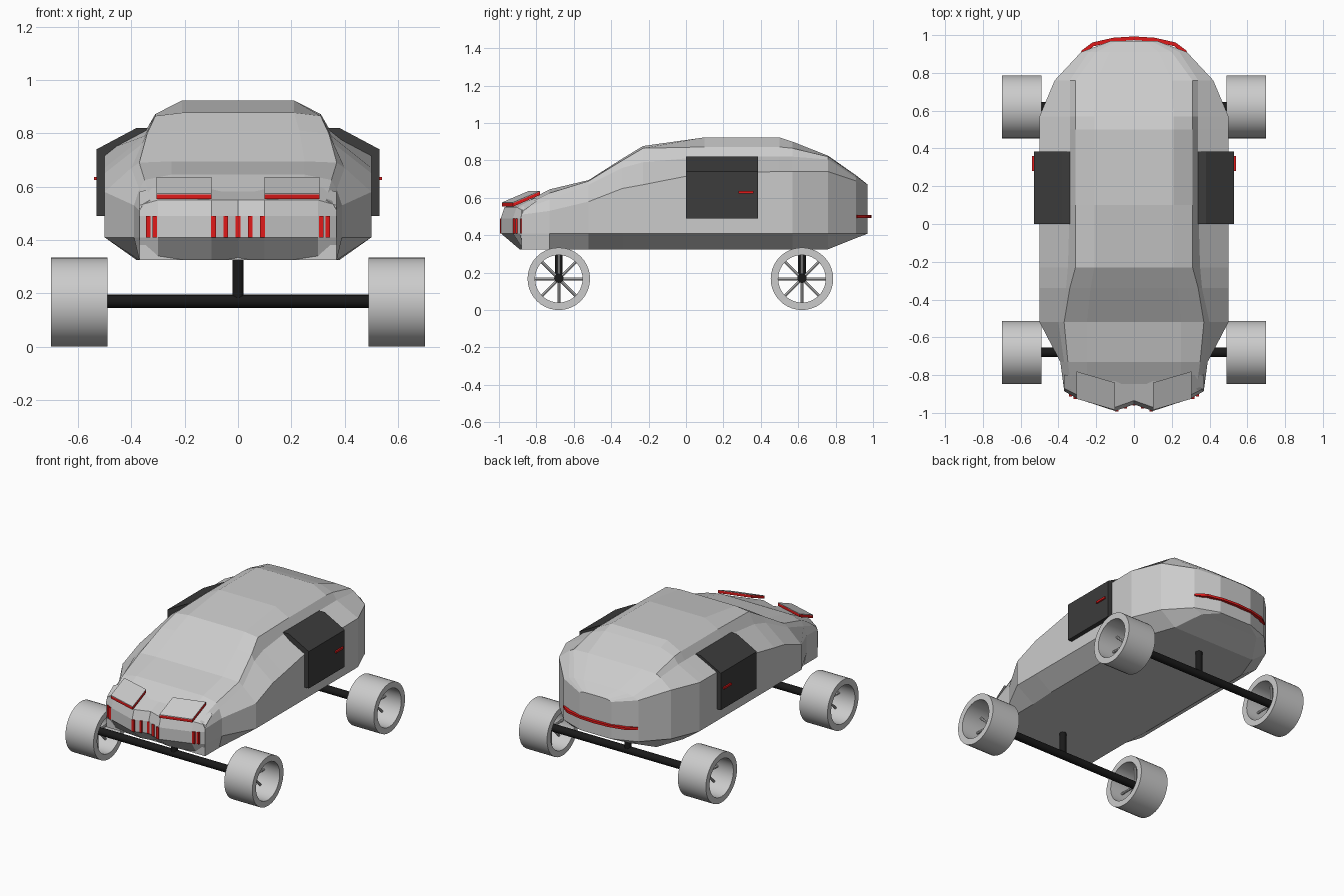
import bpy, bmesh, math
from mathutils import Vector, Matrix

if "Cube" in bpy.data.objects:
    bpy.data.objects.remove(bpy.data.objects["Cube"])


def material(name, rgb):
    m = bpy.data.materials.new(name)
    m.diffuse_color = (*rgb, 1)
    m.use_nodes = True
    m.node_tree.nodes["Principled BSDF"].inputs["Base Color"].default_value = m.diffuse_color
    return m


RED = material("red", (0.75, 0.01, 0.01))
BLACK = material("black", (0.01, 0.01, 0.01))
DARK = material("dark_grey", (0.045, 0.045, 0.045))


def make(name, verts, faces, mat=None, mirror=False):
    me = bpy.data.meshes.new(name)
    me.from_pydata(verts, [], faces)
    bm = bmesh.new()
    bm.from_mesh(me)
    bmesh.ops.recalc_face_normals(bm, faces=bm.faces)
    bm.to_mesh(me)
    bm.free()
    ob = bpy.data.objects.new(name, me)
    bpy.context.collection.objects.link(ob)
    if mat:
        me.materials.append(mat)
    if mirror:
        ob.modifiers.new("mirror", 'MIRROR')
    return ob


def prism(name, base, offset, mat=None, mirror=True):
    n = len(base)
    a = [Vector(p) for p in base]
    b = [p + Vector(offset) for p in a]
    faces = [tuple(range(n)), tuple(range(n, 2 * n))]
    faces += [(i, (i + 1) % n, n + (i + 1) % n, n + i) for i in range(n)]
    return make(name, a + b, faces, mat, mirror)


def box(name, x, y, z, mat=None, mirror=True):
    base = [(x[0], y[0], z[0]), (x[1], y[0], z[0]), (x[1], y[1], z[0]), (x[0], y[1], z[0])]
    return prism(name, base, (0, 0, z[1] - z[0]), mat, mirror)


def rod(name, a, b, r, mat=None, sides=16):
    a, b = Vector(a), Vector(b)
    d = b - a
    bpy.ops.mesh.primitive_cylinder_add(vertices=sides, radius=r, depth=d.length, location=(a + b) / 2)
    ob = bpy.context.object
    ob.name = name
    ob.rotation_euler = d.to_track_quat('Z', 'Y').to_euler()
    if mat:
        ob.data.materials.append(mat)
    bpy.ops.object.shade_smooth_by_angle()
    return ob


# body shell: half cross-sections from nose to tail
# y, bottom x/z, side x, shoulder z, shelf x/z, roof rail x/z, roof x/z
SECTIONS = [
    (-.88, .37, .325, .37, .51, .355, .535, .33, .55, .25, .565),
    (-.73, .37, .325, .39, .53, .37, .59, .35, .625, .25, .645),
    (-.52, .37, .325, .50, .58, .40, .67, .37, .69, .25, .695),
    (-.34, .38, .325, .50, .65, .36, .76, .34, .80, .23, .81),
    (-.23, .38, .325, .50, .67, .35, .79, .31, .865, .21, .877),
    (.10, .38, .325, .50, .735, .34, .82, .31, .872, .21, .923),
    (.50, .38, .325, .50, .74, .34, .82, .31, .872, .21, .923),
    (.57, .38, .325, .50, .74, .34, .82, .31, .865, .21, .90),
    (.76, .31, .325, .42, .74, .34, .805, .31, .82, .20, .825),
    (.91, .22, .385, .28, .69, .24, .705, .20, .715, .13, .72),
    (.97, .11, .408, .12, .66, .11, .665, .09, .67, .06, .672),
]
verts, faces = [], []
for y, xb, zb, xs, zs, x4, z4, x5, z5, x6, z6 in SECTIONS:
    pull = .07 if -.5 < y < -.2 or y == -.52 else 0   # front shoulder tucks in
    half = [(xb, zb), (xs, .41), (xs, zs), (x4, z4), (x5, z5), (x6, z6)]
    verts += [(x, y, z) for x, z in half] + [(-x, y, z) for x, z in reversed(half)]
for s in range(len(SECTIONS) - 1):
    for i in range(12):
        j = (i + 1) % 12
        faces.append((s * 12 + i, s * 12 + j, s * 12 + 12 + j, s * 12 + 12 + i))
faces += [tuple(range(12)), tuple(range(len(verts) - 12, len(verts)))]
make("body_shell", verts, faces)

# notched nose in front of the shell
COLUMNS = [(0, -.955), (.1, -.99), (.3, -.925), (.37, -.885)]


def nose_y(x):
    for (x0, y0), (x1, y1) in zip(COLUMNS, COLUMNS[1:]):
        if x <= x1:
            return y0 + (y1 - y0) * (x - x0) / (x1 - x0)


verts, faces = [], []
for z, shift in [(.325, None), (.325, .1), (.41, 0), (.49, 0), (.55, .02), (.60, None)]:
    for x, y in COLUMNS:
        edge = x == .37
        yy = (-.80 if z > .4 else -.86) if shift is None else min(y + shift, -.87)
        zz = z - (.02 if z > .52 and edge else 0)
        verts.append((x, yy, zz))
for r in range(5):
    for c in range(3):
        k = r * 4 + c
        faces.append((k, k + 1, k + 5, k + 4))
make("nose", verts, faces, mirror=True)

# red grille bars and corner lamps
for x in (-.092, -.046, 0, .046, .092):
    y = nose_y(abs(x))
    box("grille_bar", (x - .009, x + .009), (y - .006, y + .03), (.41, .49), RED, False)
for x in (.312, .336):
    y = nose_y(x)
    box("corner_lamp", (x - .008, x + .008), (y - .008, y + .03), (.41, .49), RED)

# tilted headlamp pads: red slab under a grey lid
pad = [(.1, -.985, .553), (.305, -.925, .553), (.305, -.78, .615), (.1, -.84, .615)]
prism("headlamp", pad, (0, 0, .018), RED)
prism("headlamp_lid", [(x, y, z + .018) for x, y, z in pad], (0, 0, .004))

# windscreen slots
for x, lean in ((.05, 0), (.155, 0), (.262, .008)):
    w = .019
    prism("windscreen_slot",
          [(x - w, -.49, .712), (x + w, -.49, .712 - lean), (x + w, -.24, .862 - lean), (x - w, -.24, .862)],
          (0, .012, -.03), BLACK)

# doors and handles
prism("door", [(.335, 0, .49), (.53, 0, .49), (.53, 0, .74), (.38, 0, .82), (.335, 0, .82)],
      (0, .385, 0), DARK)
box("door_handle", (.52, .54), (.28, .36), (.624, .637), RED)

# tail light strip wrapped round the back
path = [(.28, .91), (.22, .955), (.11, .98), (0, .987)]
outer = path + [(-x, y) for x, y in reversed(path[:-1])]
inner = [(x * .97, y - .02) for x, y in reversed(outer)]
n = len(outer)
strip = [(x, y + .006, z) for z in (.493, .508) for x, y in outer + inner]
m = 2 * n
faces = []
for i in range(n - 1):
    j = m - 1 - i
    faces += [(i, i + 1, j - 1, j), (m + i, m + i + 1, m + j - 1, m + j)]
faces += [(i, (i + 1) % m, m + (i + 1) % m, m + i) for i in range(m)]
make("tail_light", strip, faces, RED)


# wheels, spokes, axles and posts
def wheel(x, y, z):
    s = 1 if x > 0 else -1
    bm = bmesh.new()
    ring = [bm.verts.new((dx, 0, r)) for dx, r in ((0, .167), (.21, .167), (.21, .127), (0, .127))]
    edges = [bm.edges.new((ring[i], ring[(i + 1) % 4])) for i in range(4)]
    bmesh.ops.spin(bm, geom=ring + edges, cent=(0, 0, 0), axis=(1, 0, 0), angle=2 * math.pi, steps=40)
    bmesh.ops.remove_doubles(bm, verts=bm.verts, dist=.0005)
    bmesh.ops.transform(bm, matrix=Matrix.Translation((.49 if s > 0 else -.70, y, z)), verts=bm.verts)
    bmesh.ops.recalc_face_normals(bm, faces=bm.faces)
    me = bpy.data.meshes.new("wheel")
    bm.to_mesh(me)
    bm.free()
    ob = bpy.data.objects.new("wheel", me)
    bpy.context.collection.objects.link(ob)
    bpy.context.view_layer.objects.active = ob
    bpy.ops.object.select_all(action='DESELECT')
    ob.select_set(True)
    bpy.ops.object.shade_smooth_by_angle()
    for k in range(8):
        a = k * math.pi / 4
        rod("spoke", (x, y, z), (x, y + .135 * math.cos(a), z + .135 * math.sin(a)), .008, sides=8)


for y in (-.68, .62):
    rod("axle", (-.59, y, .17), (.59, y, .17), .025, BLACK)
    rod("axle_post", (0, y, .17), (0, y, .34), .021, BLACK)
    for x in (-.58, .58):
        wheel(x, y, .167)
